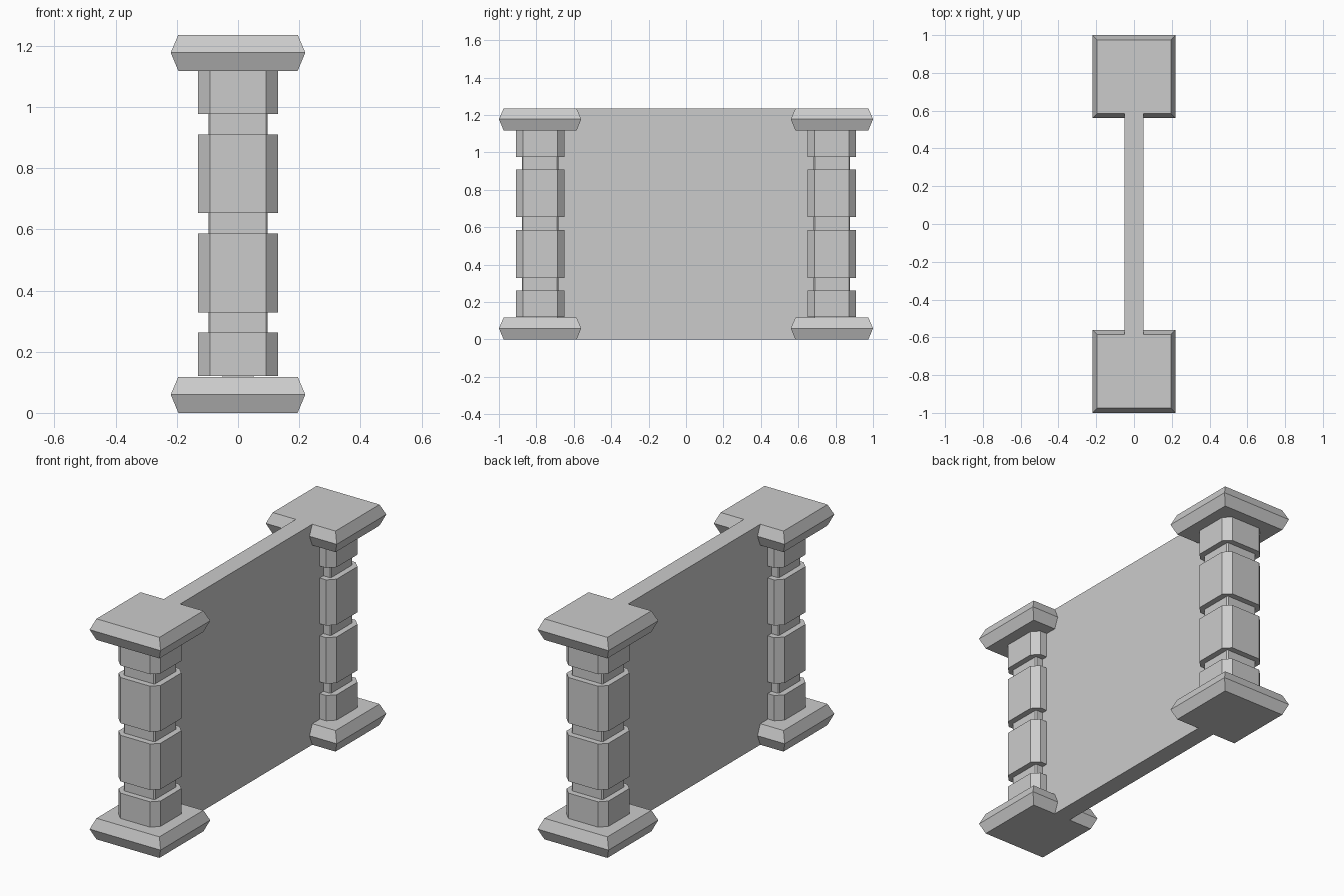
import bpy, bmesh

if "Cube" in bpy.data.objects:
    bpy.data.objects.remove(bpy.data.objects["Cube"])

H = 1.236          # overall height
PILLAR_Y = 0.78    # pillar centre distance


def ring(half, cut, z):
    """Square ring with chamfered corners (plain square if cut is 0)."""
    a, b = half, half - cut
    if cut == 0:
        return [(a, -a, z), (a, a, z), (-a, a, z), (-a, -a, z)]
    return [(a, -b, z), (a, b, z), (b, a, z), (-b, a, z),
            (-a, b, z), (-a, -b, z), (-b, -a, z), (b, -a, z)]


def loft(name, levels, y):
    """Stack rings given as (half width, corner cut, z) into a closed solid."""
    bm = bmesh.new()
    rings = [[bm.verts.new(p) for p in ring(*lv)] for lv in levels]
    n = len(rings[0])
    for lo, hi in zip(rings, rings[1:]):
        for i in range(n):
            j = (i + 1) % n
            bm.faces.new((lo[i], lo[j], hi[j], hi[i]))
    bm.faces.new(rings[0][::-1])
    bm.faces.new(rings[-1])
    bmesh.ops.recalc_face_normals(bm, faces=bm.faces)
    me = bpy.data.meshes.new(name)
    bm.to_mesh(me)
    bm.free()
    ob = bpy.data.objects.new(name, me)
    ob.location.y = y
    bpy.context.collection.objects.link(ob)
    return ob


# Shaft profile: chamfered blocks separated by narrow necks
WIDE, NECK = (0.13, 0.038), (0.097, 0.006)
breaks = [0.12, 0.262, 0.328, 0.586, 0.654, 0.91, 0.977, H - 0.118]
shaft = []
for i, (z0, z1) in enumerate(zip(breaks, breaks[1:])):
    section = NECK if i % 2 else WIDE
    shaft += [(*section, z0), (*section, z1)]

# Pillars with bevelled foot and cap slabs
for side, label in ((-1, "front"), (1, "back")):
    y = side * PILLAR_Y
    loft(label + "_shaft", shaft, y)
    for part, z in (("base", 0), ("cap", H - 0.118)):
        loft(f"{label}_{part}",
             [(0.195, 0, z), (0.22, 0, z + 0.06), (0.195, 0, z + 0.118)], y)

# Wall panel between the pillars
bpy.ops.mesh.primitive_cube_add(size=1, location=(0, 0, H / 2))
wall = bpy.context.object
wall.name = "wall_panel"
wall.scale = (0.102, 1.38, H)
bpy.ops.object.transform_apply(location=False, rotation=False, scale=True)
